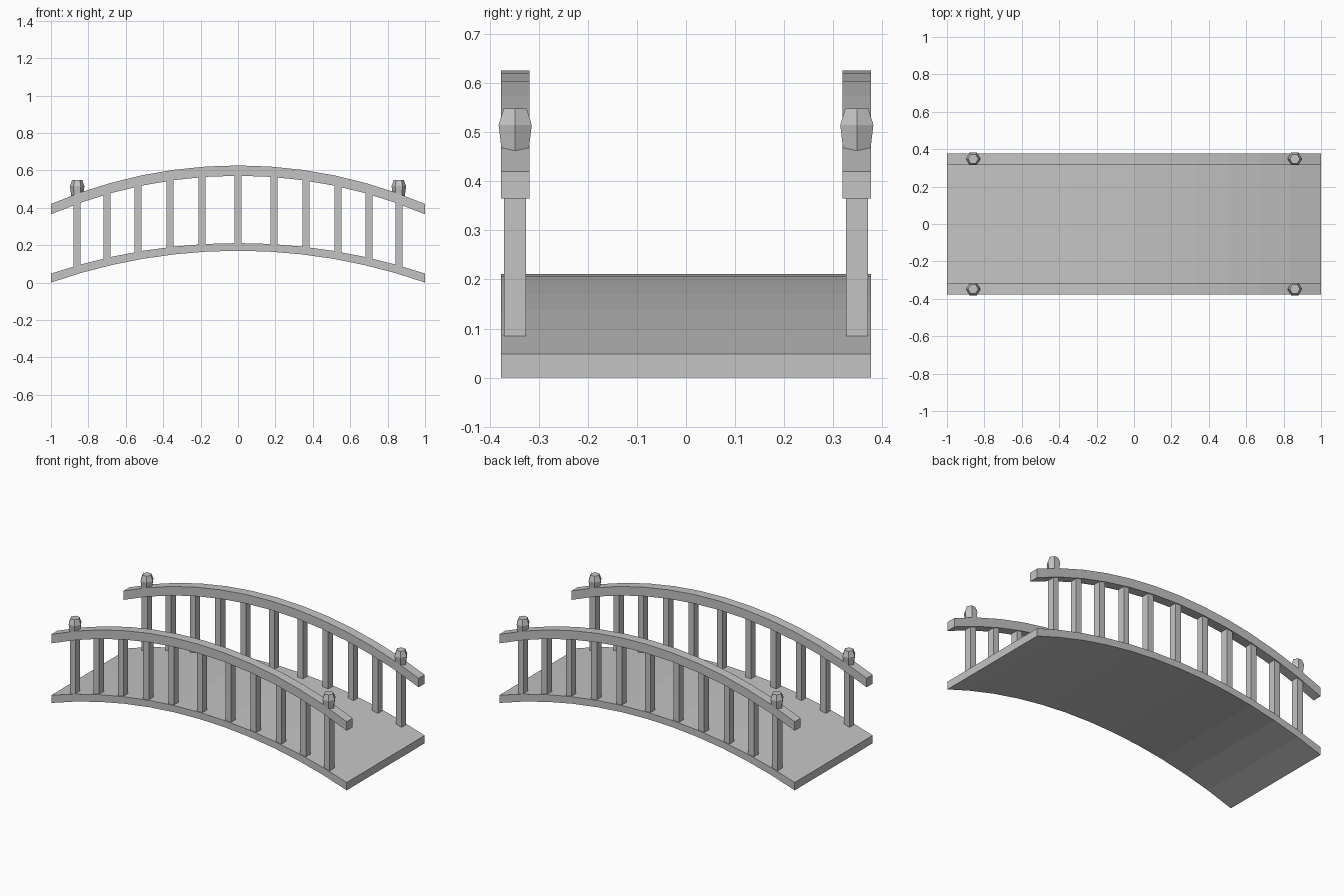
import bpy, bmesh, math

cube = bpy.data.objects.get("Cube")
if cube:
    bpy.data.objects.remove(cube)

grey = bpy.data.materials.new("plain grey")
grey.use_nodes = True
grey.diffuse_color = (0.55, 0.55, 0.55, 1)
grey.node_tree.nodes["Principled BSDF"].inputs["Base Color"].default_value = grey.diffuse_color

SEGMENTS = 12
SIDE_Y = 0.348


def finish(name, bm):
    bmesh.ops.recalc_face_normals(bm, faces=bm.faces)
    mesh = bpy.data.meshes.new(name)
    bm.to_mesh(mesh)
    bm.free()
    mesh.materials.append(grey)
    obj = bpy.data.objects.new(name, mesh)
    bpy.context.collection.objects.link(obj)
    return obj


def arc(end_z, mid_z):
    """Points along a circular arc spanning x = -1 to 1."""
    rise = mid_z - end_z
    radius = (1 + rise * rise) / (2 * rise)
    half = math.asin(1 / radius)
    angles = [half * (2 * i / SEGMENTS - 1) for i in range(SEGMENTS + 1)]
    return [(radius * math.sin(a), mid_z - radius * (1 - math.cos(a))) for a in angles]


def height(points, x):
    """Height of a faceted arc at x."""
    for (x0, z0), (x1, z1) in zip(points, points[1:]):
        if x0 <= x <= x1:
            return z0 + (z1 - z0) * (x - x0) / (x1 - x0)


def arched_beam(name, lower, upper, y0, y1):
    bm = bmesh.new()
    rings = []
    for (xl, zl), (xu, zu) in zip(lower, upper):
        corners = [(xl, y0, zl), (xl, y1, zl), (xu, y1, zu), (xu, y0, zu)]
        rings.append([bm.verts.new(c) for c in corners])
    for a, b in zip(rings, rings[1:]):
        for i in range(4):
            j = (i + 1) % 4
            bm.faces.new((a[i], a[j], b[j], b[i]))
    bm.faces.new(rings[0])
    bm.faces.new(rings[-1])
    return finish(name, bm)


def baluster(name, x, y, bottom, top):
    bm = bmesh.new()
    bmesh.ops.create_cube(bm, size=1)
    for v in bm.verts:
        v.co.x = x + v.co.x * 0.038
        v.co.y = y + v.co.y * 0.045
        v.co.z = top if v.co.z > 0 else bottom
    return finish(name, bm)


def finial(name, x, y):
    """Six-sided knob, widest in the middle."""
    bm = bmesh.new()
    rings = []
    for z, r in ((0.45, 0.03), (0.515, 0.039), (0.548, 0.027)):
        rings.append([bm.verts.new((x + r * math.cos(k * math.pi / 3),
                                    y + r * math.sin(k * math.pi / 3), z))
                      for k in range(6)])
    for a, b in zip(rings, rings[1:]):
        for i in range(6):
            j = (i + 1) % 6
            bm.faces.new((a[i], a[j], b[j], b[i]))
    bm.faces.new(rings[0])
    bm.faces.new(rings[-1])
    return finish(name, bm)


# Arched walkway
deck_low, deck_top = arc(0, 0.17), arc(0.048, 0.211)
arched_beam("deck", deck_low, deck_top, -0.377, 0.377)

# Handrails, balusters and finials on both sides
rail_low, rail_top = arc(0.365, 0.571), arc(0.42, 0.626)
half_spacing = (0.193, 0.364, 0.535, 0.7, 0.861)
positions = [-x for x in reversed(half_spacing)] + [0] + list(half_spacing)
for side, s in (("front", -1), ("back", 1)):
    y = s * SIDE_Y
    arched_beam(side + "_handrail", rail_low, rail_top, y - 0.029, y + 0.029)
    for n, x in enumerate(positions, 1):
        baluster(f"{side}_baluster_{n}", x, y,
                 height(deck_top, x) - 0.015, height(rail_low, x) + 0.015)
    for end, x in (("right", -0.86), ("left", 0.86)):
        finial(f"{side}_{end}_finial", x, y)
